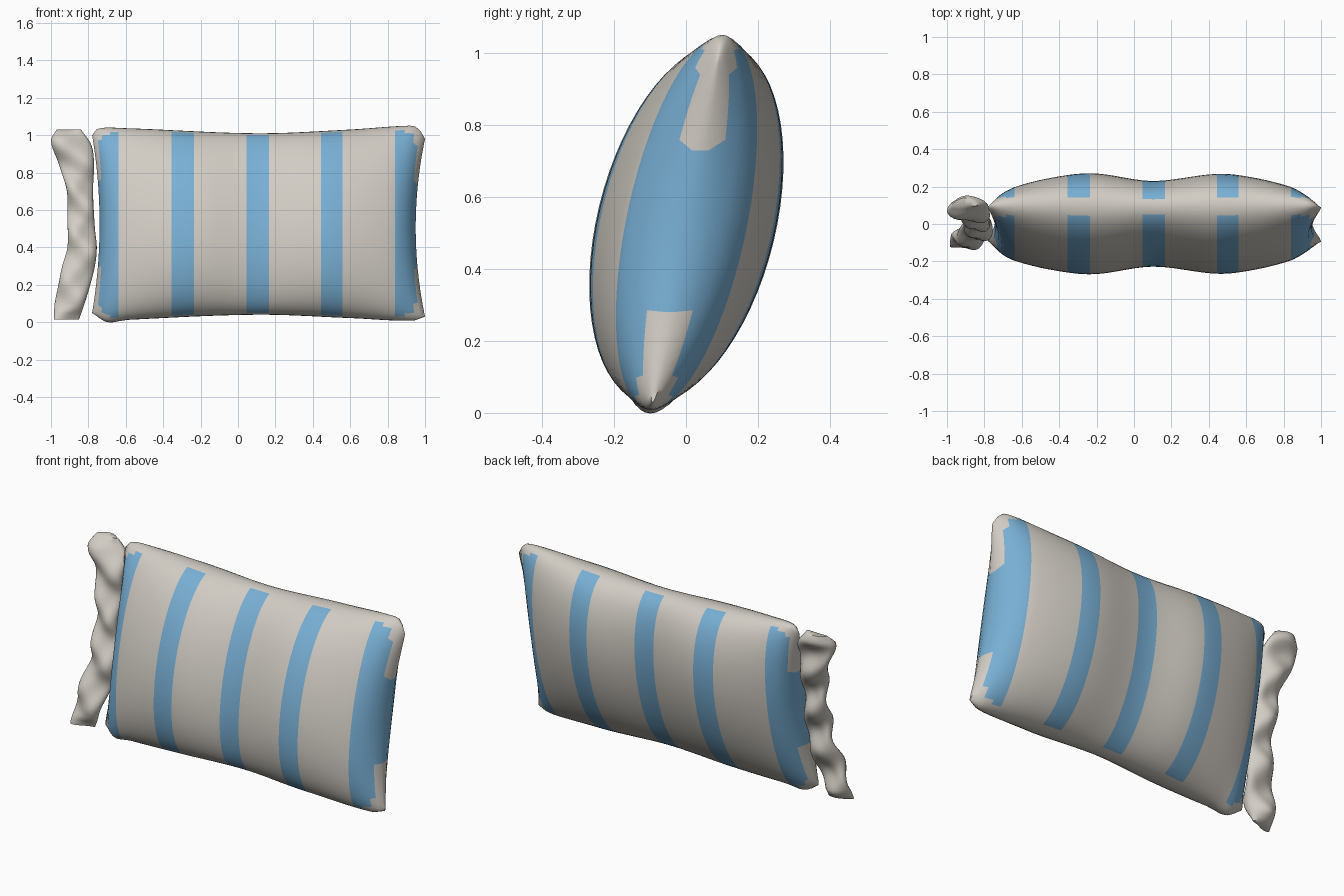
import bpy
import bmesh
import math

cube = bpy.data.objects.get("Cube")
if cube:
    bpy.data.objects.remove(cube, do_unlink=True)


def make_material(name, colour):
    mat = bpy.data.materials.new(name)
    mat.use_nodes = True
    mat.diffuse_color = colour
    mat.node_tree.nodes["Principled BSDF"].inputs["Base Color"].default_value = colour
    return mat


cream = make_material("warm_cream", (0.64, 0.605, 0.55, 1))
blue = make_material("sky_blue", (0.19, 0.43, 0.66, 1))


def curve(points, t):
    """Smooth interpolation through (t, value) pairs."""
    def slope(i):
        a, b = points[max(i - 1, 0)], points[min(i + 1, len(points) - 1)]
        return (b[1] - a[1]) / (b[0] - a[0])
    t = min(max(t, points[0][0]), points[-1][0])
    i = 0
    while i < len(points) - 2 and t > points[i + 1][0]:
        i += 1
    (t0, v0), (t1, v1) = points[i], points[i + 1]
    w = t1 - t0
    s = (t - t0) / w
    return (v0 * (1 + 2 * s) * (1 - s) ** 2 + slope(i) * w * s * (1 - s) ** 2
            + v1 * s * s * (3 - 2 * s) + slope(i + 1) * w * s * s * (s - 1))


def loft(name, rings, materials, rule=None):
    """Skin closed rings; each end is closed by joining mirrored ring points."""
    bm = bmesh.new()
    loops = [[bm.verts.new(p) for p in ring] for ring in rings]
    n = len(loops[0])
    for k, (a, b) in enumerate(zip(loops, loops[1:])):
        for j in range(n):
            face = bm.faces.new((a[j], a[(j + 1) % n], b[(j + 1) % n], b[j]))
            if rule:
                face.material_index = rule(k, j)
    for k, ring in ((0, loops[0]), (len(loops) - 2, loops[-1])):
        for j in range(n // 2):
            corners = [ring[j], ring[j + 1], ring[(n - j - 1) % n], ring[(n - j) % n]]
            face = bm.faces.new(list(dict.fromkeys(corners)))
            if rule:
                face.material_index = rule(k, j)
    bmesh.ops.recalc_face_normals(bm, faces=bm.faces)
    mesh = bpy.data.meshes.new(name)
    bm.to_mesh(mesh)
    bm.free()
    for mat in materials:
        mesh.materials.append(mat)
    obj = bpy.data.objects.new(name, mesh)
    bpy.context.collection.objects.link(obj)
    bpy.ops.object.select_all(action='DESELECT')
    obj.select_set(True)
    bpy.context.view_layer.objects.active = obj
    bpy.ops.object.shade_smooth_by_angle(angle=math.radians(60))
    return obj


def lean(z):
    return 0.19 * (z - 0.52)


# Pillow body: leaning oval sections along x with pinched, bowed ends
TOP = [(-.78, 1.0), (-.75, 1.035), (-.6, 1.037), (.1, 1.01), (.6, 1.03),
       (.9, 1.05), (.96, 1.04), (1, .98)]
BOTTOM = [(-.78, .05), (-.7, 0), (-.6, .012), (.1, .04), (.6, .022), (.93, .008), (1, .03)]
THICK = [(-.78, .03), (-.74, .11), (-.64, .17), (-.45, .225), (-.22, .253), (.1, .21),
         (.45, .25), (.65, .225), (.84, .17), (.93, .12), (.975, .07), (1, .025)]
BOUNDS = [-.78, -.64, -.355, -.235, .045, .165, .445, .56, .84, 1]
STEPS, SIDES = 6, 64

stations = [a + (b - a) * i / STEPS for a, b in zip(BOUNDS, BOUNDS[1:]) for i in range(STEPS)]
stations.append(BOUNDS[-1])


def pillow_ring(x):
    top, bottom, thick = curve(TOP, x), curve(BOTTOM, x), curve(THICK, x)
    bow = 0.04 * max(0, (-.64 - x) / .14) - 0.05 * max(0, (x - .84) / .16)
    ring = []
    for j in range(SIDES):
        a = math.tau * j / SIDES
        v = math.cos(a)
        z = (top + bottom) / 2 + v * (top - bottom) / 2
        ring.append((x + bow * (1 - v * v), lean(z) + thick * math.sin(a), z))
    return ring


def stripe_rule(k, j):
    """Every second band is blue, apart from the seam and the end corners."""
    x = (stations[k] + stations[k + 1]) / 2
    a = math.tau * (j + .5) / SIDES
    on_seam = abs(curve(THICK, x) * math.sin(a)) < 0.05 and abs(math.cos(a)) > 0.5
    return 1 if (k // STEPS) % 2 == 0 and not on_seam else 0


loft("striped_pillow", [pillow_ring(x) for x in stations], [cream, blue], stripe_rule)

# Gathered ruffle: a twisted, folded strip beside the right end
OUTER = [(.015, -.985), (.1, -.98), (.2, -.96), (.3, -.94), (.4, -.912), (.55, -.912),
         (.7, -.915), (.85, -.96), (.97, -1), (1.03, -.97)]
INNER = [(.015, -.85), (.1, -.82), (.2, -.79), (.3, -.765), (.4, -.755), (.5, -.765),
         (.7, -.775), (.85, -.77), (.95, -.785), (1.03, -.84)]
LEVELS, RUFFLE_SIDES = 60, 24


def ruffle_ring(i):
    t = i / LEVELS
    z = .015 + 1.015 * t
    x0, x1 = curve(OUTER, z), curve(INNER, z)
    taper = min(1, .35 + 14 * min(t, 1 - t))
    ring = []
    for j in range(RUFFLE_SIDES):
        a = math.tau * j / RUFFLE_SIDES
        u, side = math.cos(a), math.sin(a)
        fold = 0.018 * math.sin(z * 26 + u * 1.6)
        half = (0.048 + 0.008 * math.sin(z * 26 - u * 2)) * taper
        x = (x0 + x1) / 2 + u * (x1 - x0) / 2
        ring.append((x, 1.05 * lean(z) + fold + half * side, z))
    return ring


loft("ruffle", [ruffle_ring(i) for i in range(LEVELS + 1)], [cream])
